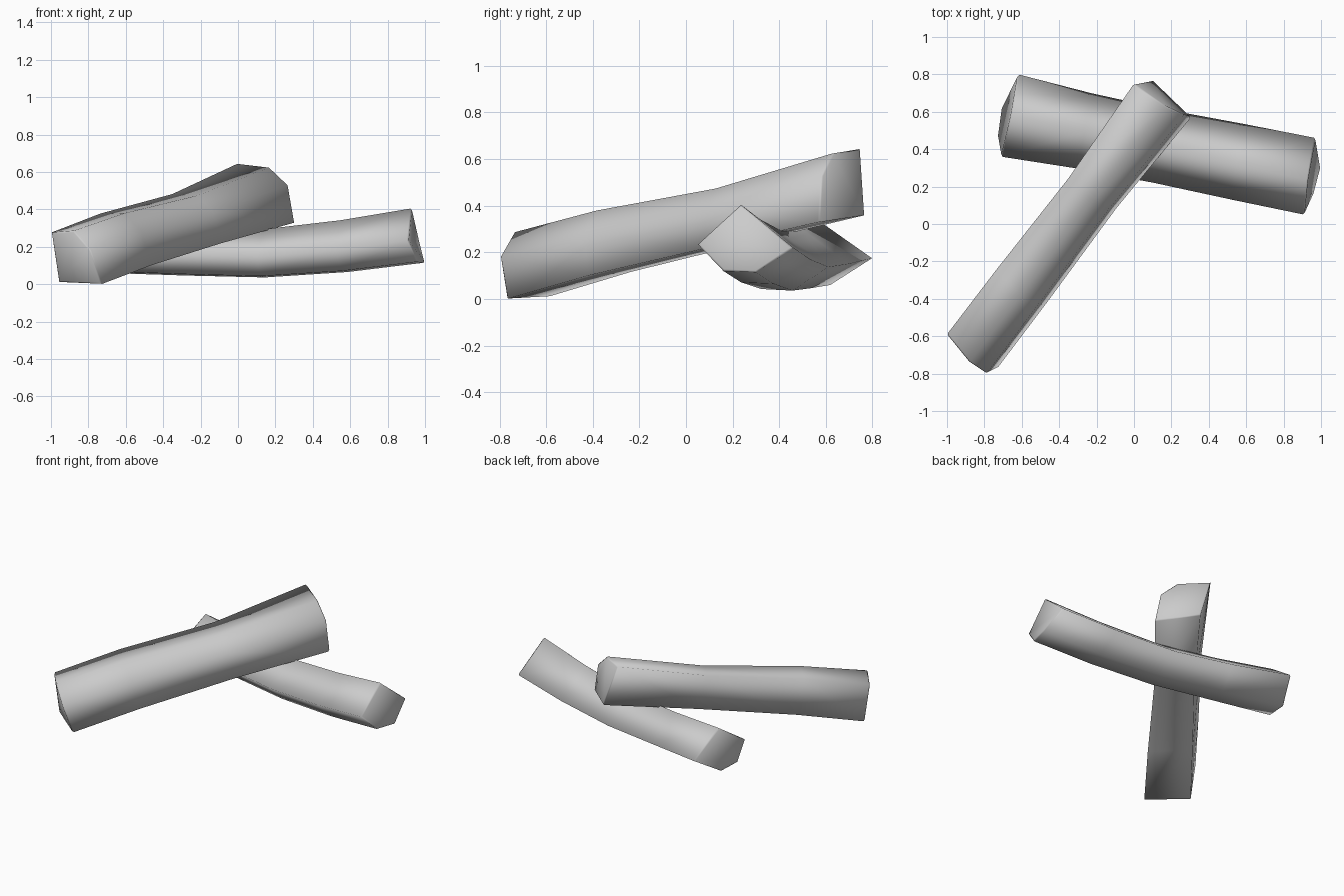
import bpy
import bmesh
from mathutils import Vector

cube = bpy.data.objects.get("Cube")
if cube:
    bpy.data.objects.remove(cube, do_unlink=True)

# Plain grey wood
grey = bpy.data.materials.new("wood_grey")
grey.use_nodes = True
colour = (0.6, 0.6, 0.6, 1)
grey.diffuse_color = colour
grey.node_tree.nodes["Principled BSDF"].inputs["Base Color"].default_value = colour


def make_log(name, start, end, stations):
    """Loft a five-sided log between two cut ends.
    Each station is (position along log, rise, girth)."""
    start = [Vector(p) for p in start]
    end = [Vector(p) for p in end]
    bm = bmesh.new()
    rings = []
    for along, rise, girth in [(0, 0, 1), *stations, (1, 0, 1)]:
        section = [a.lerp(b, along) for a, b in zip(start, end)]
        centre = sum(section, Vector()) / len(section)
        lift = Vector((0, 0, rise))
        rings.append([bm.verts.new(centre + (p - centre) * girth + lift) for p in section])
    for near, far in zip(rings, rings[1:]):
        for i in range(len(near)):
            j = (i + 1) % len(near)
            bm.faces.new((near[i], near[j], far[j], far[i]))
    caps = [bm.faces.new(rings[0]), bm.faces.new(rings[-1])]
    bmesh.ops.recalc_face_normals(bm, faces=bm.faces)

    # Slightly worn rims at both cut ends
    rims = [e for cap in caps for e in cap.edges]
    bmesh.ops.bevel(bm, geom=rims, offset=0.008, segments=1, affect='EDGES')
    for face in bm.faces:
        face.smooth = True
    mesh = bpy.data.meshes.new(name)
    bm.to_mesh(mesh)
    bm.free()
    mesh.materials.append(grey)
    log = bpy.data.objects.new(name, mesh)
    bpy.context.collection.objects.link(log)
    return log


# Upper log, leaning across the lower one
make_log(
    "upper_log",
    [(-1, -.59, .275), (-.88, -.74, .285), (-.79, -.8, .18), (-.73, -.77, 0), (-.96, -.59, .01)],
    [(0, .75, .645), (.17, .63, .625), (.27, .585, .53), (.305, .57, .33), (.1, .77, .36)],
    [(.26, .01, .97), (.63, -.01, .88)])

# Lower log, sagging in the middle
make_log(
    "lower_log",
    [(-.66, .58, .33), (-.62, .8, .175), (-.71, .62, .06), (-.73, .47, .07), (-.71, .36, .18)],
    [(.93, .235, .405), (.97, .46, .22), (1, .3, .115), (.96, .16, .12), (.91, .05, .235)],
    [(.25, -.035, .93), (.5, -.06, .92), (.76, -.04, .97)])
